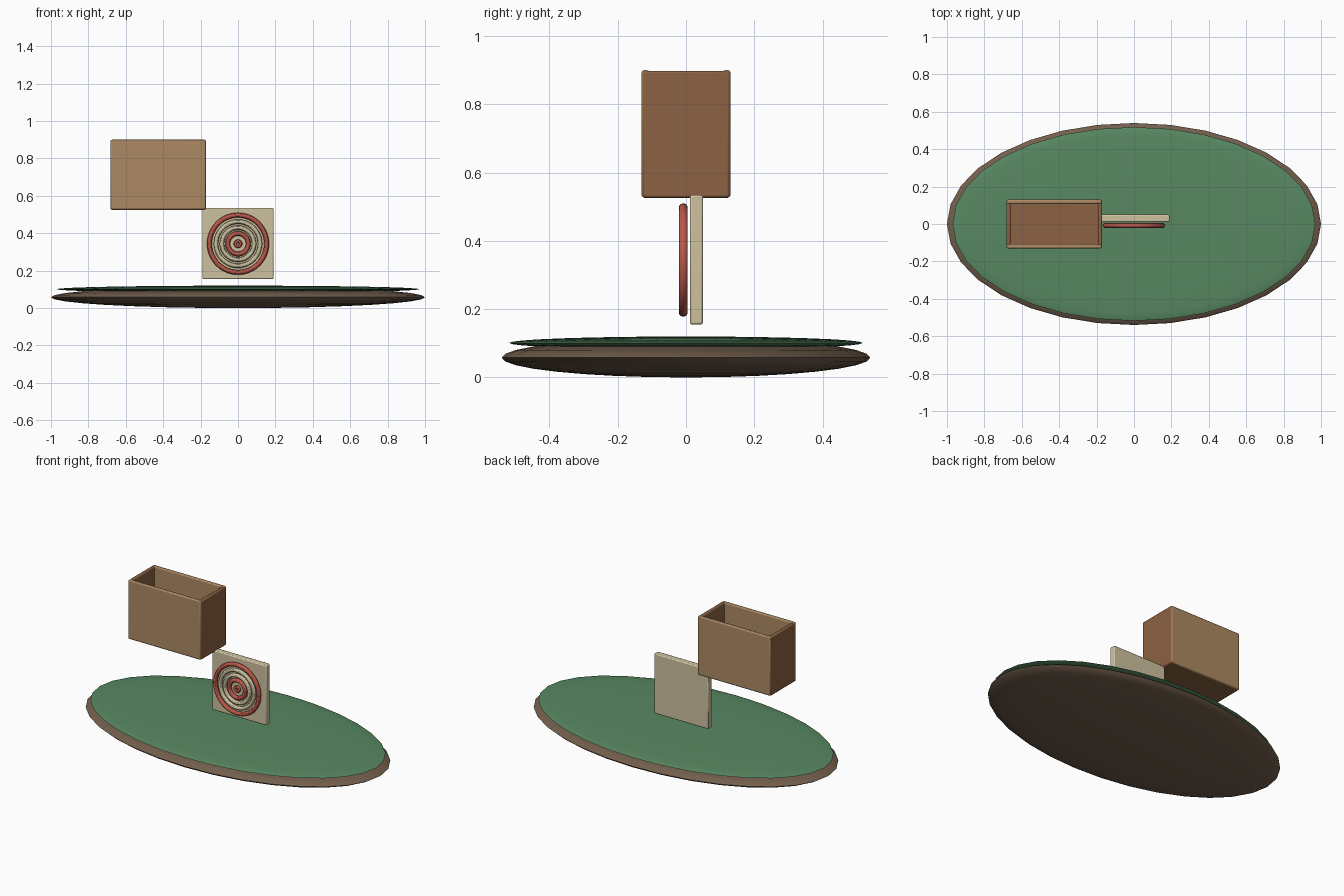
import bpy, math

if "Cube" in bpy.data.objects:
    bpy.data.objects.remove(bpy.data.objects["Cube"])


def lin(c):
    c /= 255
    return c / 12.92 if c <= 0.04045 else ((c + 0.055) / 1.055) ** 2.4


def mat(name, r, g, b):
    m = bpy.data.materials.new(name)
    m.diffuse_color = (lin(r), lin(g), lin(b), 1)
    m.use_nodes = True
    m.node_tree.nodes["Principled BSDF"].inputs["Base Color"].default_value = m.diffuse_color
    return m


GREEN = mat("grass_green", 88, 136, 98)
EARTH = mat("earth_brown", 114, 94, 76)
TAN = mat("light_wood", 174, 138, 99)
WOOD = mat("dark_wood", 140, 98, 67)
CREAM = mat("cream", 206, 194, 160)
RED = mat("target_red", 186, 88, 74)


def finish(name, m):
    ob = bpy.context.object
    ob.name = name
    ob.data.materials.append(m)
    bpy.ops.object.shade_smooth_by_angle()
    return ob


def disc(name, z, radii, m):
    bpy.ops.mesh.primitive_uv_sphere_add(segments=32, ring_count=16, location=(0, 0, z))
    bpy.context.object.scale = radii
    bpy.ops.object.transform_apply(location=False, rotation=False, scale=True)
    return finish(name, m)


def box(name, x, y, z, m, bevel=0.006):
    """Bevelled box from (min, max) ranges on each axis."""
    bpy.ops.mesh.primitive_cube_add(size=1, location=[sum(r) / 2 for r in (x, y, z)])
    ob = bpy.context.object
    ob.scale = [r[1] - r[0] for r in (x, y, z)]
    bpy.ops.object.transform_apply(location=False, rotation=False, scale=True)
    b = ob.modifiers.new("soft_edges", 'BEVEL')
    b.width = bevel
    b.segments = 2
    return finish(name, m)


def ring(name, major, minor, m):
    bpy.ops.mesh.primitive_torus_add(major_segments=48, minor_segments=12,
                                     major_radius=major, minor_radius=minor,
                                     location=(0, -0.008, 0.344),
                                     rotation=(math.pi / 2, 0, 0))
    return finish(name, m)


# oval ground: flattened earth body with a grass cap
disc("earth_base", 0.058, (1.0, 0.54, 0.058), EARTH)
disc("grass_top", 0.101, (0.97, 0.518, 0.019), GREEN)

# square target board
box("target_board", (-0.19, 0.19), (0.011, 0.05), (0.155, 0.535), CREAM)

# concentric rings in front of the board
for name, major, minor, m in (("outer_red_ring", 0.153, 0.013, RED),
                              ("outer_cream_ring", 0.118, 0.012, CREAM),
                              ("inner_cream_ring", 0.086, 0.012, CREAM),
                              ("inner_red_ring", 0.055, 0.013, RED),
                              ("centre_ring", 0.014, 0.009, RED)):
    ring(name, major, minor, m)

# open-topped crate built from five panels
box("crate_floor", (-0.68, -0.174), (-0.126, 0.126), (0.525, 0.55), WOOD)
for side, s in (("front", -1), ("back", 1)):
    box("crate_" + side, (-0.68, -0.174), sorted((s * 0.108, s * 0.13)),
        (0.528, 0.90), TAN)
for side, x in (("left", -0.683), ("right", -0.193)):
    box("crate_" + side, (x, x + 0.022), (-0.128, 0.128), (0.527, 0.898), WOOD)
